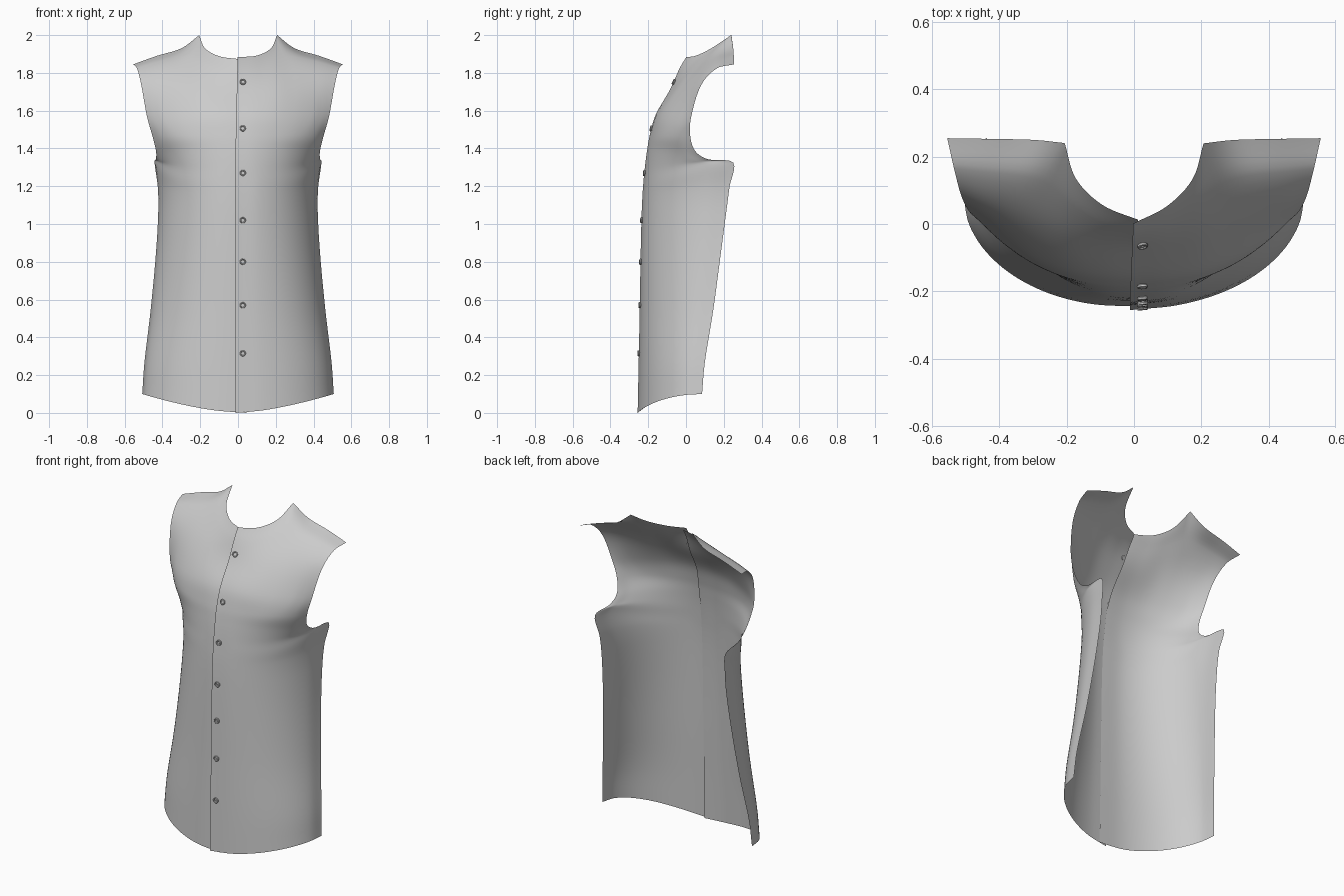
import bpy, bmesh
from math import sin, cos, pi, radians
from mathutils import Vector
from mathutils.bvhtree import BVHTree

if "Cube" in bpy.data.objects:
    bpy.data.objects.remove(bpy.data.objects["Cube"])


def spline(pts, knots, n):
    """Smooth curve through pts, n steps per span."""
    last = len(pts) - 1
    tan = []
    for i in range(last + 1):
        a, b = max(i - 1, 0), min(i + 1, last)
        tan.append((pts[b] - pts[a]) / (knots[b] - knots[a]))
    out = []
    for i in range(last):
        h = knots[i + 1] - knots[i]
        for k in range(n):
            t = k / n
            out.append(pts[i] * (2*t**3 - 3*t**2 + 1) + tan[i] * h * (t**3 - 2*t**2 + t)
                       + pts[i+1] * (3*t**2 - 2*t**3) + tan[i+1] * h * (t**3 - t**2))
    out.append(pts[-1].copy())
    return out


def row(pts):
    return spline([Vector(p) for p in pts], list(range(len(pts))), 6)


# Body sections: centre z, centre y, half width, ellipse middle y, edge z, end angle, edge lift power
BODY = [
    (0.00, -.252, .507, .085, .10, 90, 1.5), (0.25, -.247, .495, .10, .27, 90, 1.5),
    (0.55, -.241, .462, .145, .55, 90, 1.5), (0.85, -.236, .434, .185, .85, 90, 1.5),
    (1.05, -.231, .422, .214, 1.07, 90, 2), (1.16, -.226, .425, .231, 1.20, 90, 4),
    (1.24, -.220, .442, .250, 1.325, 90, 6), (1.315, -.212, .450, .235, 1.342, 75, 4),
    (1.39, -.202, .468, .20, 1.385, 68, 2), (1.47, -.188, .485, .14, 1.465, 69, 2),
]
# Chest and shoulder sections, centre front to armhole
CHEST = [
    [(0, -.155, 1.58), (.1, -.15, 1.58), (.2, -.13, 1.58), (.3, -.09, 1.58),
     (.39, -.04, 1.58), (.44, -.005, 1.575), (.482, .028, 1.57)],
    [(0, -.08, 1.71), (.1, -.07, 1.71), (.2, -.043, 1.725), (.29, 0, 1.745),
     (.38, .035, 1.75), (.45, .058, 1.745), (.512, .08, 1.735)],
    [(0, -.03, 1.82), (.1, 0, 1.82), (.185, .055, 1.85), (.26, .12, 1.885),
     (.35, .145, 1.875), (.45, .155, 1.85), (.535, .165, 1.825)],
]
NECK = [(0, .005, 1.88), (.1, .055, 1.89), (.175, .135, 1.93), (.207, .24, 2.0)]
SHOULDER = [(.207, .24, 2.0), (.30, .25, 1.93), (.43, .253, 1.89), (.555, .255, 1.845)]

rows, knots = [], []
for zc, yc, a, ym, ze, end, power in BODY:
    pts = []
    for i in range(7):
        t = radians(end) * i / 6
        f = (sin(t) / sin(radians(end))) ** power
        pts.append((a * sin(t), ym - (ym - yc) * cos(t), zc + (ze - zc) * f))
    rows.append(row(pts))
    knots.append(zc)
for pts in CHEST:
    rows.append(row(pts))
    knots.append(pts[0][2])
rows.append(row(NECK)[:-1] + row(SHOULDER))   # sharp point where neck meets shoulder
knots.append(1.88)

columns = [spline([r[j] for r in rows], knots, 5) for j in range(len(rows[0]))]


def panel(name, side, overlap, lift):
    """One half of the shirt front; overlap carries it past the centre line."""
    bm = bmesh.new()
    grid = []
    for col in columns:
        line = []
        for p in col:
            near = max(0, 1 - abs(p.x) / 0.45) ** 4
            high = min(1, max(0, (p.z - 1.45) / 0.4))      # overlap narrows at the neck
            x = p.x - overlap * near * (1 - 0.75 * high)
            line.append(bm.verts.new((side * x, p.y + lift * near, p.z - lift * near * high)))
        grid.append(line)
    for a, b in zip(grid, grid[1:]):
        for k in range(len(a) - 1):
            quad = (a[k], b[k], b[k+1], a[k+1])
            bm.faces.new(quad if side > 0 else quad[::-1])
    bm.normal_update()
    tree = BVHTree.FromBMesh(bm)
    me = bpy.data.meshes.new(name)
    bm.to_mesh(me)
    bm.free()
    me.shade_smooth()
    bpy.context.collection.objects.link(bpy.data.objects.new(name, me))
    return tree


outer = panel("shirt_front_outer_panel", 1, 0.012, -0.004)
panel("shirt_front_under_panel", -1, 0.045, 0.008)

# Button: turned profile with a raised rim and sunken middle
PROFILE = [(0.012, -0.002), (0.016, 0.003), (0.016, 0.008), (0.014, 0.010),
           (0.011, 0.009), (0.009, 0.006)]
SIDES = 20
bm = bmesh.new()
rings = [[bm.verts.new((r * cos(2*pi*i/SIDES), r * sin(2*pi*i/SIDES), h))
          for i in range(SIDES)] for r, h in PROFILE]
for a, b in zip(rings, rings[1:]):
    for i in range(SIDES):
        j = (i + 1) % SIDES
        bm.faces.new((a[i], a[j], b[j], b[i]))
bm.faces.new(rings[0][::-1])
bm.faces.new(rings[-1])
# Thread knot in the middle
knot = bmesh.ops.create_cube(bm, size=1)["verts"]
bmesh.ops.scale(bm, vec=(0.008, 0.003, 0.003), verts=knot)
bmesh.ops.translate(bm, vec=(0, 0, 0.007), verts=knot)
button_mesh = bpy.data.meshes.new("button")
bm.to_mesh(button_mesh)
bm.free()
button_mesh.shade_smooth()
button_mesh.set_sharp_from_angle(angle=radians(35))

# Seven buttons seated on the outer panel
for n, z in enumerate((0.315, 0.57, 0.80, 1.02, 1.27, 1.505, 1.75)):
    loc, nor, _, _ = outer.ray_cast(Vector((0.025, -1, z)), Vector((0, 1, 0)))
    if nor.y > 0:
        nor = -nor
    ob = bpy.data.objects.new(f"button_{n + 1}", button_mesh)
    ob.location = loc
    ob.rotation_euler = nor.to_track_quat('Z', 'Y').to_euler()
    bpy.context.collection.objects.link(ob)
